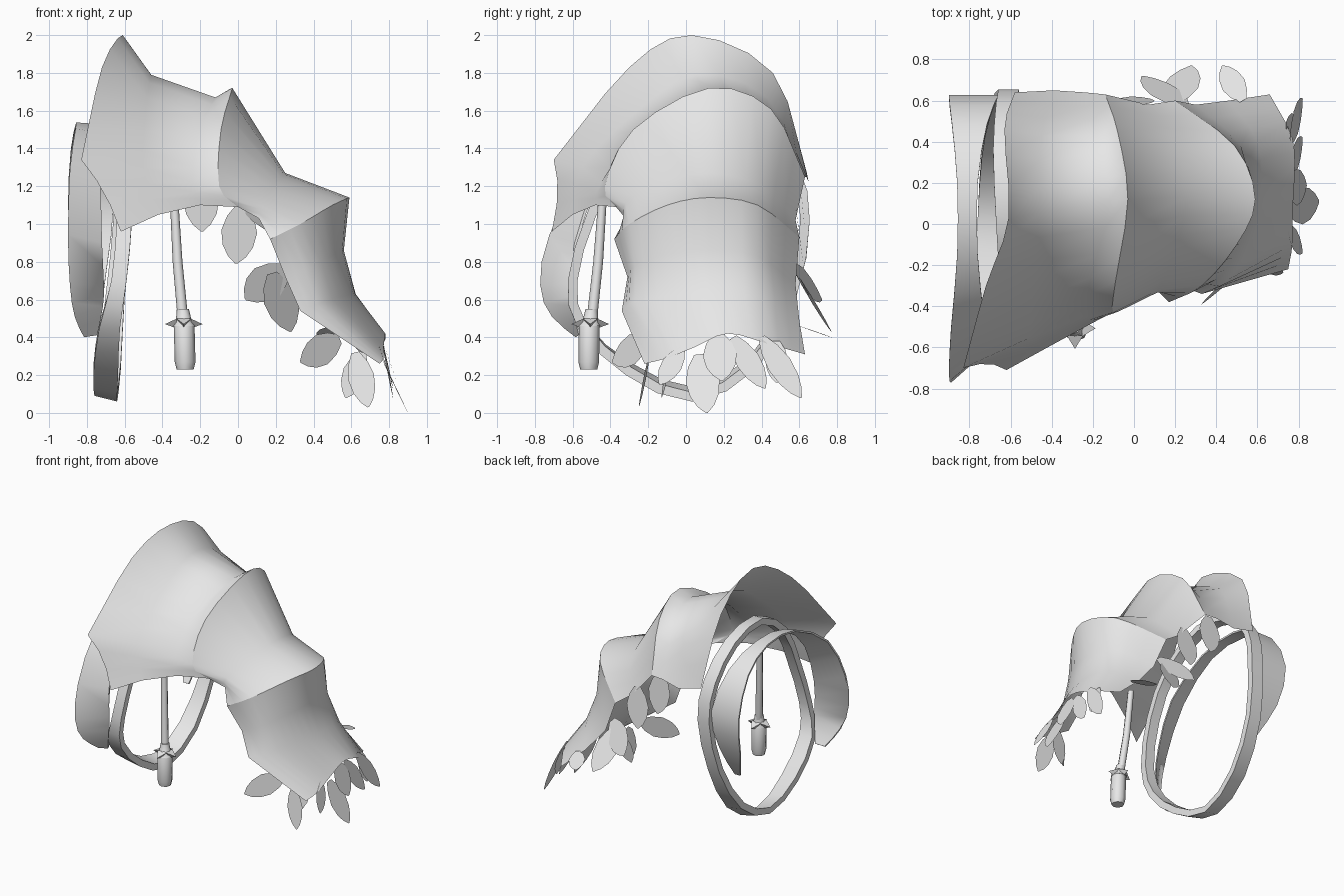
import bpy, bmesh, math
from mathutils import Vector as V

if "Cube" in bpy.data.objects:
    bpy.data.objects.remove(bpy.data.objects["Cube"])

grey = bpy.data.materials.new("plain_grey")
grey.diffuse_color = (0.8, 0.8, 0.8, 1)
grey.use_nodes = True
grey.node_tree.nodes["Principled BSDF"].inputs["Base Color"].default_value = grey.diffuse_color


def make(name, verts, faces, angle=40):
    me = bpy.data.meshes.new(name)
    me.from_pydata([tuple(v) for v in verts], [], faces)
    bm = bmesh.new()
    bm.from_mesh(me)
    bmesh.ops.recalc_face_normals(bm, faces=bm.faces)
    bm.to_mesh(me)
    bm.free()
    me.materials.append(grey)
    ob = bpy.data.objects.new(name, me)
    bpy.context.collection.objects.link(ob)
    bpy.ops.object.select_all(action='DESELECT')
    ob.select_set(True)
    bpy.context.view_layer.objects.active = ob
    bpy.ops.object.shade_smooth_by_angle(angle=math.radians(angle))
    return ob


def smooth_path(pts, n, closed=False):
    """Catmull-Rom curve through the points, n steps per span."""
    p = [V(q) for q in pts]
    out, m = [], len(p)
    for i in range(m if closed else m - 1):
        if closed:
            a, b, c, d = (p[(i + k) % m] for k in (-1, 0, 1, 2))
        else:
            b, c = p[i], p[i + 1]
            a = p[i - 1] if i else b * 2 - c
            d = p[i + 2] if i + 2 < m else c * 2 - b
        for s in range(n):
            t = s / n
            out.append(0.5 * (2 * b + (c - a) * t + (2 * a - 5 * b + 4 * c - d) * t * t
                              + (3 * b - a - 3 * c + d) * t ** 3))
    return out if closed else out + [p[-1]]


def loft(name, rows, loop=False, ring=False, angle=40):
    n, m = len(rows[0]), len(rows)
    faces = [(i * n + j, i * n + (j + 1) % n, (i + 1) % m * n + (j + 1) % n, (i + 1) % m * n + j)
             for i in range(m if loop else m - 1) for j in range(n if ring else n - 1)]
    if ring and not loop:
        faces += [tuple(range(n)), tuple(range((m - 1) * n, m * n))]
    return make(name, [v for r in rows for v in r], faces, angle)


# Arched armour plates: each section runs from front hem over the top to back hem
ridge_a = [(0, -.37, 1.09), (-.1, -.43, 1.2), (-.09, -.28, 1.5),
           (-.03, .12, 1.72), (-.08, .45, 1.61), (-.14, .63, 1.25)]
ridge_b = [(.17, -.38, .92), (.33, -.3, 1.0), (.5, -.1, 1.1),
           (.59, .12, 1.14), (.49, .38, 1.1), (.2, .6, .93)]
collar_plate = [
    [(-.62, -.71, .96), (-.83, -.7, 1.34), (-.72, -.3, 1.83),
     (-.61, .03, 2.0), (-.63, .46, 1.8), (-.58, .64, 1.27)],
    [(-.42, -.6, 1.05), (-.5, -.55, 1.3), (-.49, -.28, 1.58),
     (-.46, .05, 1.79), (-.45, .43, 1.67), (-.39, .65, 1.22)],
    [(-.2, -.48, 1.1), (-.24, -.45, 1.22), (-.21, -.26, 1.48),
     (-.12, .11, 1.67), (-.18, .43, 1.55), (-.24, .64, 1.25)],
    ridge_a]
middle_plate = [
    ridge_a,
    [(.11, -.32, 1.03), (.12, -.32, 1.11), (.2, -.13, 1.22),
     (.25, .13, 1.27), (.2, .4, 1.2), (.07, .58, 1.02)],
    ridge_b]
lower_plate = [
    ridge_b,
    [(.25, -.31, .72), (.4, -.27, .78), (.51, -.1, .84),
     (.56, .12, .86), (.52, .38, .83), (.3, .58, .68)],
    [(.33, -.34, .54), (.46, -.27, .59), (.57, -.08, .62),
     (.62, .13, .63), (.6, .4, .61), (.46, .6, .49)],
    [(.75, -.22, .26), (.77, -.1, .29), (.77, .05, .35),
     (.78, .22, .42), (.77, .42, .37), (.66, .63, .31)]]


def arch(row, sharp):
    """Smooth arch; the collar has a pointed corner above a hollow hem."""
    if not sharp:
        return smooth_path(row, 3)
    a, b, c = V(row[0]), V(row[1]), V((-.7, -.655, 1.19))
    hem = [a * (1 - t) ** 2 + c * 2 * t * (1 - t) + b * t * t for t in (0, 1 / 3, 2 / 3)]
    return hem + smooth_path(row[1:], 3)


for name, rows in (("collar_plate", collar_plate), ("middle_plate", middle_plate),
                   ("lower_plate", lower_plate)):
    loft(name, [arch(r, rows is collar_plate and i == 0) for i, r in enumerate(rows)], angle=60)


# Flat bands swept around the arm opening: (width along x, inward lean) per point
def band(name, pts, shape, thick, closed):
    path = smooth_path(pts, 2, closed)
    w = smooth_path([(a, b, 0) for a, b in shape], 2, closed)
    rows, m = [], len(path)
    for i, p in enumerate(path):
        nxt = path[(i + 1) % m] if closed else path[min(i + 1, m - 1)]
        prv = path[i - 1] if closed else path[max(i - 1, 0)]
        t = nxt - prv
        out = V((0, t.z, -t.y)).normalized()
        if out.dot(V((0, p.y, p.z - .85))) < 0:
            out = -out
        side = V((max(w[i].x, .02) / 2, 0, 0)) - out * w[i].y / 2
        out = out * thick / 2
        rows.append([p - side - out, p + side - out, p + side + out, p - side + out])
    return loft(name, rows, loop=closed, ring=True, angle=50)


band("arm_strap",
     [(-.7, .03, .1), (-.7, -.3, .23), (-.68, -.55, .46), (-.63, -.6, .7),
      (-.6, -.5, 1.05), (-.61, -.32, 1.38), (-.63, 0, 1.58), (-.64, .35, 1.53),
      (-.62, .57, 1.3), (-.61, .63, 1.02), (-.65, .56, .62), (-.68, .35, .26)],
     [(.12, -.03), (.13, -.02), (.11, 0), (.08, 0), (.08, 0), (.08, 0),
      (.08, 0), (.09, 0), (.1, 0), (.1, 0), (.1, 0), (.12, -.02)], .05, True)
band("neck_guard",
     [(-.78, -.57, .41), (-.79, -.65, .54), (-.8, -.685, .68), (-.81, -.65, .92),
      (-.81, -.48, 1.26), (-.81, -.15, 1.49), (-.81, .2, 1.52), (-.8, .48, 1.39),
      (-.78, .62, 1.1), (-.78, .56, .8), (-.75, .42, .55)],
     [(.07, .02), (.15, .12), (.18, .16), (.18, .14), (.16, .08), (.1, .02),
      (.1, 0), (.17, 0), (.24, 0), (.18, 0), (.05, 0)], .014, False)


# Hanging cord with cuff and weighted end
def turned(name, stations, sides, angle=50):
    rows = [[V((x + r * math.cos(a), y + r * math.sin(a), z))
             for a in (2 * math.pi * k / sides for k in range(sides))]
            for x, y, z, r in stations]
    return loft(name, rows, ring=True, angle=angle)


turned("cord", [(-.34, -.44, 1.16, .022), (-.32, -.465, .8, .026), (-.29, -.5, .48, .028)], 8)
turned("cord_weight", [(-.285, -.51, .5, .035), (-.285, -.512, .46, .055),
                       (-.28, -.515, .27, .055), (-.28, -.515, .23, .045)], 8)
turned("cord_cuff", [(-.292, -.5, .55, .032), (-.288, -.505, .5, .04), (-.285, -.51, .46, .058)], 8)
for k in range(4):
    a = k * math.pi / 2
    d, s = V((math.cos(a), math.sin(a), 0)), V((-math.sin(a), math.cos(a), 0))
    c = V((-.287, -.507, .5))
    make("cuff_spike", [c + d * .035 + s * .04, c + d * .035 - s * .04, c + d * .1 - V((0, 0, .03)),
                        c + d * .045 - V((0, 0, .05))],
         [(0, 1, 2), (1, 3, 2), (3, 0, 2), (0, 3, 1)])


# Leaf-shaped feathers along the back hem and the lower rim
def leaf(base, tip, width, normal):
    base, tip = V(base), V(tip)
    side = (tip - base).cross(V(normal)).normalized() * width / 2
    prof = [(0, .3), (.2, .75), (.45, 1), (.7, .85), (.88, .5), (1, .06)]
    rows = [[base.lerp(tip, t) - side * h, base.lerp(tip, t) + side * h] for t, h in prof]
    loft("feather", rows)


Y, X = (0, 1, .2), (1, 0, .3)
for base, tip, width, nrm in [
        ((-.2, .6, 1.27), (-.19, .63, .96), .19, Y),
        ((.02, .58, 1.1), (-.01, .62, .79), .19, Y),
        ((.25, .57, .77), (.04, .72, .6), .2, Y),
        ((.18, .58, .74), (.28, .77, .43), .18, Y),
        ((.53, .6, .46), (.43, .77, .4), .12, (0, .3, 1)),
        ((.54, -.2, .39), (.33, -.39, .27), .17, Y),
        ((.62, -.19, .32), (.69, -.25, .03), .14, Y),
        ((.66, -.08, .32), (.57, -.13, .08), .13, Y),
        ((.75, -.02, .34), (.82, -.14, .15), .11, X),
        ((.75, .07, .31), (.9, .11, 0), .18, X),
        ((.75, .17, .42), (.84, .19, .17), .18, X),
        ((.76, .25, .4), (.82, .42, .13), .13, X),
        ((.76, .4, .4), (.82, .61, .08), .13, X),
        ((.74, .48, .38), (.8, .48, .16), .12, X)]:
    leaf(base, tip, width, nrm)
